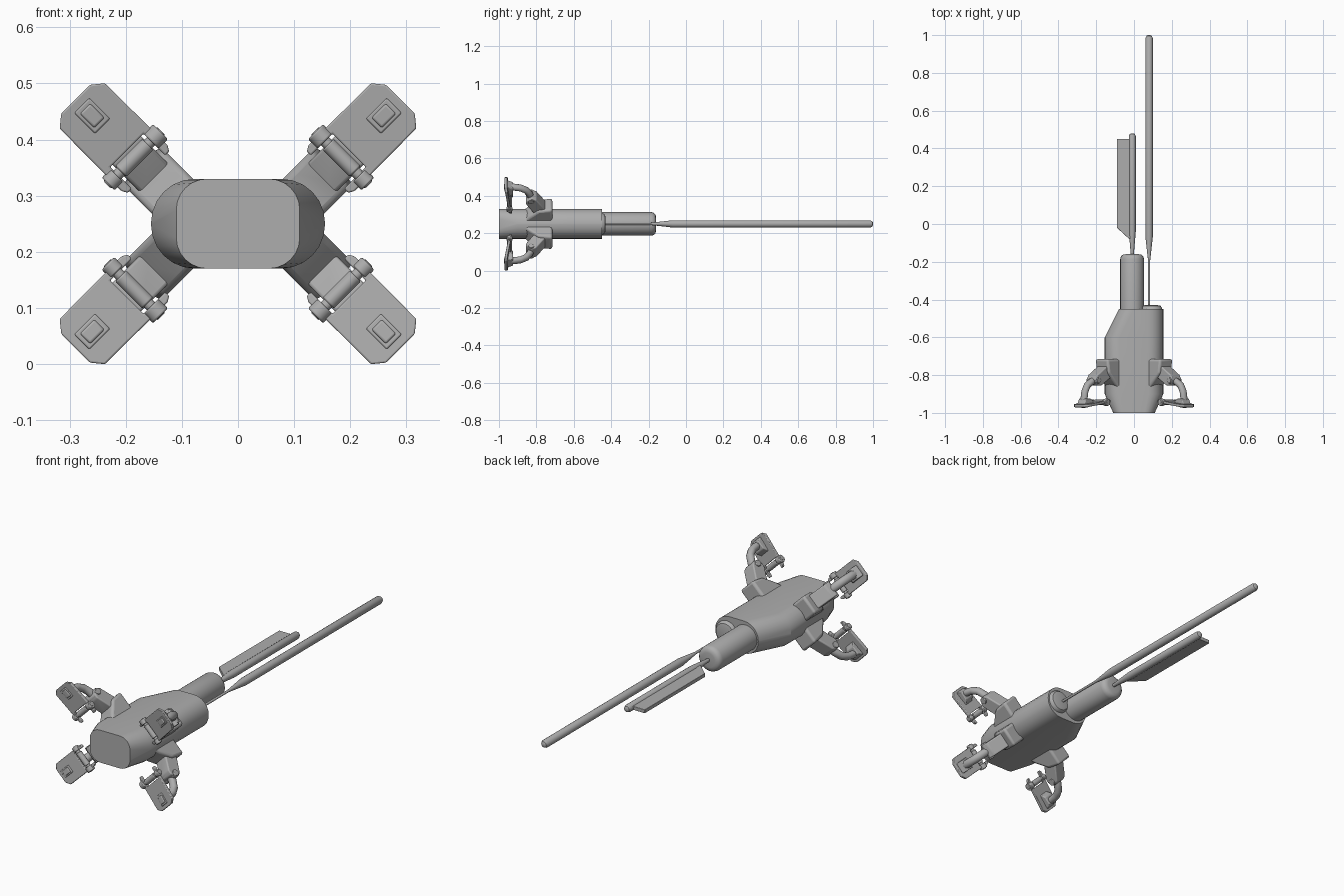
import bpy, bmesh, math
from mathutils import Vector

if "Cube" in bpy.data.objects:
    bpy.data.objects.remove(bpy.data.objects["Cube"])

MAT = bpy.data.materials.new("plain_grey")
MAT.diffuse_color = (0.42, 0.42, 0.42, 1)
MAT.use_nodes = True
MAT.node_tree.nodes["Principled BSDF"].inputs["Base Color"].default_value = MAT.diffuse_color
ZC = 0.25          # height of the long axis
X0 = 0.0675        # sideways start of each leg's radial line
R2 = math.sqrt(2)


def finish(name, bm, bevel=0, mirror=False, angle=35):
    bmesh.ops.recalc_face_normals(bm, faces=bm.faces)
    me = bpy.data.meshes.new(name)
    bm.to_mesh(me)
    bm.free()
    ob = bpy.data.objects.new(name, me)
    ob.location = (0, 0, ZC)
    bpy.context.collection.objects.link(ob)
    me.materials.append(MAT)
    bpy.ops.object.select_all(action='DESELECT')
    bpy.context.view_layer.objects.active = ob
    ob.select_set(True)
    bpy.ops.object.shade_smooth_by_angle(angle=math.radians(angle))
    if bevel:
        b = ob.modifiers.new("rounding", 'BEVEL')
        b.width, b.segments, b.limit_method = bevel, 3, 'ANGLE'
    if mirror:
        m = ob.modifiers.new("four_legs", 'MIRROR')
        m.use_axis = (True, False, True)
        m.use_mirror_merge = False
    return ob


def loft(name, rings, **kw):
    """Skin a list of equal-length point rings and cap both ends."""
    bm = bmesh.new()
    vs = [[bm.verts.new(p) for p in r] for r in rings]
    n = len(vs[0])
    for a, b in zip(vs, vs[1:]):
        for i in range(n):
            j = (i + 1) % n
            bm.faces.new((a[i], a[j], b[j], b[i]))
    bm.faces.new(vs[0])
    bm.faces.new(vs[-1])
    return finish(name, bm, **kw)


def lathe(name, x, profile, n=24, **kw):
    """Round part along y from (y, radius) pairs."""
    ang = [2 * math.pi * i / n for i in range(n)]
    return loft(name, [[(x + r * math.cos(a), y, r * math.sin(a)) for a in ang]
                       for y, r in profile], **kw)


def body_ring(y, xl, xr, hh, r, steps=6):
    pts = []
    for q, (cx, cz) in enumerate([(xr - r, hh - r), (xl + r, hh - r),
                                  (xl + r, r - hh), (xr - r, r - hh)]):
        for i in range(steps + 1):
            a = (q + i / steps) * math.pi / 2
            # tiny spread keeps corner points distinct on full-round sides
            pts.append((cx + r * math.cos(a), y, cz + r * math.sin(a)))
    return pts


# Leg frame: u runs outward on the diagonal, v across the leg, y along the body
def leg(u, v, y):
    return Vector((X0 + (u + v) / R2, y, (u - v) / R2))


def side_prism(name, pts, hv, bevel=0.0):
    return loft(name, [[leg(u, s * hv, y) for u, y in pts] for s in (-1, 1)],
                bevel=bevel, mirror=True)


def pad_y(u):
    return -0.94 - 0.14 * (u - 0.13)


def plate(name, pts, front, back, bevel=0.0):
    return loft(name, [[leg(u, v, pad_y(u) + d) for u, v in pts]
                       for d in (-front, back)], bevel=bevel, mirror=True)


def cross_pin(name, u, y, v0, v1, r, n=16):
    ang = [2 * math.pi * i / n for i in range(n)]
    return loft(name, [[leg(u + r * math.cos(a), v, y + r * math.sin(a))
                        for a in ang] for v in (v0, v1)],
                bevel=0.003, mirror=True)


# Main body with slanted shoulder on the left rear
loft("body", [body_ring(-1.0, -0.11, 0.11, 0.08, 0.055),
              body_ring(-0.90, -0.155, 0.155, 0.08, 0.078),
              body_ring(-0.60, -0.155, 0.155, 0.08, 0.078),
              body_ring(-0.45, -0.08, 0.155, 0.08, 0.078)], angle=25)

# Rear barrel, end cap and the two antennas
lathe("rear_barrel", -0.01, [(-0.5, 0.063), (-0.185, 0.063), (-0.172, 0.059),
                             (-0.163, 0.05), (-0.16, 0.035)])
lathe("rear_dome", 0.092, [(-0.47, 0.058), (-0.443, 0.056), (-0.433, 0.048),
                           (-0.43, 0.035)])
lathe("long_antenna", 0.08, [(-0.44, 0.006), (-0.19, 0.006), (-0.07, 0.0195),
                             (0.985, 0.0195), (0.996, 0.014), (1.0, 0.006)], n=16)
lathe("short_antenna", -0.009, [(-0.17, 0.008), (-0.15, 0.009), (-0.04, 0.0185),
                                (0.465, 0.0185), (0.476, 0.014), (0.48, 0.006)], n=16)
fin = [(-0.015, -0.085), (-0.03, -0.075), (-0.09, -0.02), (-0.09, 0.45), (-0.015, 0.45)]
loft("antenna_fin", [[(x, y, z) for x, y in fin] for z in (-0.009, 0.009)], bevel=0.002)

# Hip mounts
side_prism("hip", [(-0.03, -0.94), (0.045, -0.94), (0.06, -0.87), (0.09, -0.845),
                   (0.14, -0.79), (0.15, -0.715), (-0.03, -0.715)], 0.048, 0.012)

# Arm, its knuckle and the curved link to the foot
side_prism("arm", [(0.09, -0.80), (0.13, -0.745), (0.215, -0.80), (0.225, -0.825),
                   (0.20, -0.855), (0.18, -0.855)], 0.036, 0.006)
cross_pin("elbow_pin", 0.205, -0.828, -0.042, 0.042, 0.016)

path = [(0.19, -0.825), (0.225, -0.835), (0.255, -0.855), (0.272, -0.885),
        (0.278, -0.92), (0.275, -0.955)]
rings = []
for i, (u, y) in enumerate(path):
    a, b = path[max(i - 1, 0)], path[min(i + 1, len(path) - 1)]
    t = Vector((b[0] - a[0], b[1] - a[1])).normalized()
    rings.append([leg(u - t.y * 0.018 * math.cos(k * math.pi / 6),
                      0.02 * math.sin(k * math.pi / 6),
                      y + t.x * 0.018 * math.cos(k * math.pi / 6)) for k in range(12)])
loft("foot_link", rings, mirror=True)

# Foot plate with a forked inner end
half = [(0.314, 0.036), (0.297, 0.057), (0.14, 0.058), (0.13, 0.052),
        (0.13, 0.042), (0.185, 0.042)]
plate("foot", half + [(u, -v) for u, v in reversed(half)], 0.005, 0.01, 0.003)

# Socket frame and knob on the foot, with a bracket behind


def rect(u, hu, hv):
    return [(u - hu, -hv), (u + hu, -hv), (u + hu, hv), (u - hu, hv)]


plate("foot_socket", rect(0.272, 0.026, 0.019), 0.008, 0.0, 0.003)
plate("foot_knob", rect(0.272, 0.018, 0.013), 0.012, 0.0, 0.004)
side_prism("foot_bracket", [(0.225, -0.95), (0.25, -0.925), (0.29, -0.925),
                            (0.304, -0.955)], 0.028, 0.004)

# Hinge pin and rounded ends at the fork
cross_pin("hinge_pin", 0.166, -0.944, -0.068, 0.068, 0.01)
for nm, a, b, r in (("hinge_head", -0.066, -0.042, 0.019),
                    ("hinge_nut", 0.044, 0.066, 0.016),
                    ("hinge_barrel", -0.034, 0.034, 0.014)):
    cross_pin(nm, 0.166, -0.944, a, b, r)
